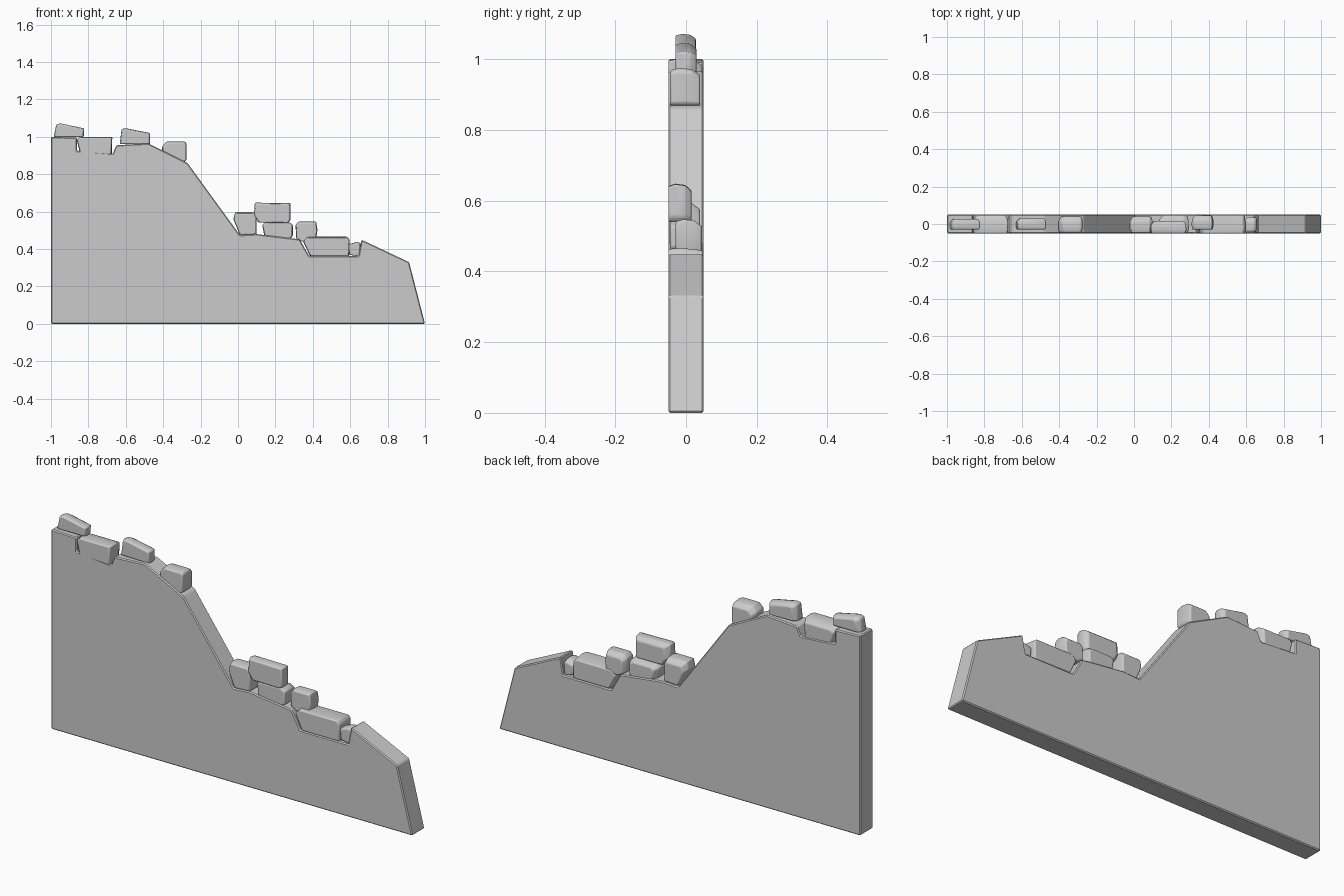
import bpy, bmesh, math


def loft(name, sections, bevel, segments=1):
    """Solid skinned through (y, outline) sections; outlines are anticlockwise in x,z."""
    bm = bmesh.new()
    rings = [[bm.verts.new((x, y, z)) for x, z in pts] for y, pts in sections]
    bm.faces.new(rings[0])
    bm.faces.new(rings[-1][::-1])
    for a, b in zip(rings, rings[1:]):
        n = len(a)
        for i in range(n):
            j = (i + 1) % n
            bm.faces.new((a[i], b[i], b[j], a[j]))
    bmesh.ops.recalc_face_normals(bm, faces=bm.faces)
    mesh = bpy.data.meshes.new(name)
    bm.to_mesh(mesh)
    bm.free()
    ob = bpy.data.objects.new(name, mesh)
    bpy.context.collection.objects.link(ob)
    mod = ob.modifiers.new("worn_edges", 'BEVEL')
    mod.width = bevel
    mod.segments = segments
    mod.limit_method = 'ANGLE'
    mod.angle_limit = math.radians(25)
    return ob


def scaled(pts, sx, sz, dx=0.0):
    cx = sum(p[0] for p in pts) / len(pts)
    cz = min(p[1] for p in pts)
    return [(cx + (x - cx) * sx + dx, cz + (z - cz) * sz) for x, z in pts]


def stone(name, pts, y0, y1, front=0.94, back=0.82):
    """Chiselled block: full outline near the middle, narrower toward its faces."""
    d = y1 - y0
    ob = loft(name, [(y0, scaled(pts, front, front)),
                     (y0 + d * 0.3, pts),
                     (y0 + d * 0.72, scaled(pts, 0.98, 0.97)),
                     (y1, scaled(pts, back, back, 0.004))], 0.005, 2)
    bpy.ops.object.select_all(action='DESELECT')
    ob.select_set(True)
    bpy.context.view_layer.objects.active = ob
    bpy.ops.object.shade_smooth_by_angle(angle=math.radians(30))


# Broken wall slab
wall = [(-1, 0), (1, 0), (0.915, 0.33), (0.66, 0.45), (0.645, 0.363),
        (0.38, 0.363), (0.33, 0.452), (0.10, 0.48), (0.01, 0.475),
        (-0.27, 0.86), (-0.48, 0.965), (-0.65, 0.955), (-0.67, 0.91),
        (-0.86, 0.925), (-0.86, 0.995), (-1, 1.0)]
loft("wall_slab", [(-0.05, wall), (0.05, wall)], 0.005)

# Loose stones along the upper ledge
stone("stone_top_left", [(-0.985, 1.0), (-0.825, 1.0), (-0.822, 1.045),
                         (-0.95, 1.072), (-0.972, 1.065)], -0.03, 0.028)
stone("stone_upper_notch", [(-0.845, 0.912), (-0.675, 0.905), (-0.672, 1.0),
                            (-0.845, 1.0), (-0.862, 0.985)], -0.05, 0.046, 0.96)
stone("stone_upper_mid", [(-0.632, 0.963), (-0.47, 0.96), (-0.47, 1.02),
                          (-0.60, 1.046), (-0.622, 1.042)], -0.03, 0.03)
stone("stone_slope", [(-0.405, 0.925), (-0.29, 0.866), (-0.275, 0.875), (-0.275, 0.965),
                      (-0.285, 0.975), (-0.38, 0.975), (-0.405, 0.95)], -0.045, 0.04)

# Rubble in the gap
stone("stone_gap_left", [(0.01, 0.475), (0.10, 0.48), (0.10, 0.58), (0.085, 0.597),
                         (-0.015, 0.597), (-0.025, 0.56)], -0.047, 0.04)
stone("stone_gap_low", [(0.14, 0.472), (0.28, 0.455), (0.293, 0.47), (0.293, 0.53),
                        (0.27, 0.545), (0.15, 0.545), (0.13, 0.53)], -0.045, 0.045)
stone("stone_gap_high", [(0.11, 0.542), (0.27, 0.54), (0.28, 0.555), (0.28, 0.646),
                         (0.09, 0.648), (0.085, 0.58)], -0.05, 0.016)
stone("stone_step", [(0.31, 0.46), (0.34, 0.44), (0.415, 0.445), (0.425, 0.50),
                     (0.418, 0.547), (0.325, 0.547), (0.308, 0.53)], -0.03, 0.045)
stone("stone_lower_notch", [(0.385, 0.363), (0.595, 0.363), (0.597, 0.45), (0.585, 0.466),
                            (0.37, 0.466), (0.348, 0.44)], -0.05, 0.048, 0.97, 0.93)
stone("stone_lower_small", [(0.595, 0.37), (0.65, 0.36), (0.655, 0.43),
                            (0.64, 0.44), (0.59, 0.425)], -0.04, 0.035)
